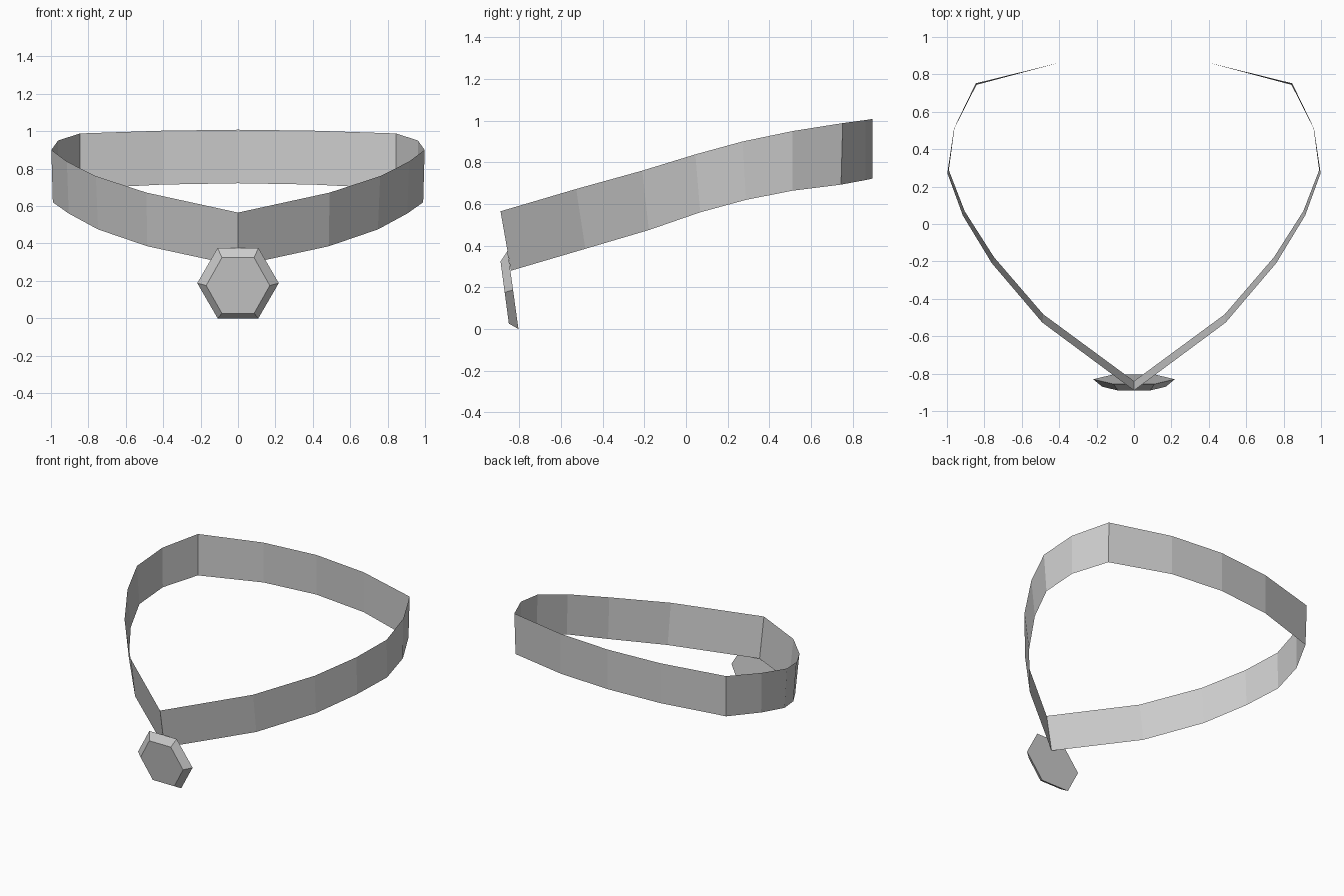
import bpy, bmesh

if "Cube" in bpy.data.objects:
    bpy.data.objects.remove(bpy.data.objects["Cube"])

metal = bpy.data.materials.new("plain grey")
metal.diffuse_color = (0.6, 0.6, 0.6, 1)
metal.use_nodes = True
metal.node_tree.nodes["Principled BSDF"].inputs["Base Color"].default_value = metal.diffuse_color


def make(name, bm):
    bmesh.ops.recalc_face_normals(bm, faces=bm.faces)
    mesh = bpy.data.meshes.new(name)
    bm.to_mesh(mesh)
    bm.free()
    mesh.materials.append(metal)
    obj = bpy.data.objects.new(name, mesh)
    bpy.context.collection.objects.link(obj)
    return obj


def bridge(bm, a, b):
    # quads between two closed rings
    n = len(a)
    for i in range(n):
        j = (i + 1) % n
        bm.faces.new((a[i], a[j], b[j], b[i]))


# Collar band: open thin strip, right half from front to back, mirrored
upper = [(0, -.89, .565), (.49, -.527, .672), (.76, -.21, .76), (.915, .045, .838),
         (.998, .272, .9), (.962, .512, .95), (.846, .752, .988), (.4, .862, 1.003), (0, .895, 1.008)]
lower = [(0, -.84, .28), (.485, -.483, .385), (.748, -.178, .475), (.905, .068, .56),
         (.99, .288, .62), (.96, .512, .664), (.842, .744, .693), (.4, .862, .715), (0, .895, .722)]
bm = bmesh.new()
rings = []
for half in (upper, lower):
    loop = half + [(-x, y, z) for x, y, z in half[-2:0:-1]]
    rings.append([bm.verts.new(p) for p in loop])
bridge(bm, *rings)
make("collar_band", bm)


# Hexagonal pendant: tilted back hexagon with a smaller front hexagon
def hexagon(bm, wide, narrow, bottom, middle, top):
    (yb, zb), (ym, zm), (yt, zt) = bottom, middle, top
    return [bm.verts.new(p) for p in (
        (wide, ym, zm), (narrow, yt, zt), (-narrow, yt, zt),
        (-wide, ym, zm), (-narrow, yb, zb), (narrow, yb, zb))]


bm = bmesh.new()
back = hexagon(bm, .218, .109, (-.804, 0), (-.83, .188), (-.856, .376))
front = hexagon(bm, .17, .086, (-.85, .026), (-.87, .175), (-.89, .324))
bridge(bm, back, front)
bm.faces.new(back)
bm.faces.new(front)
make("hexagon_pendant", bm)
